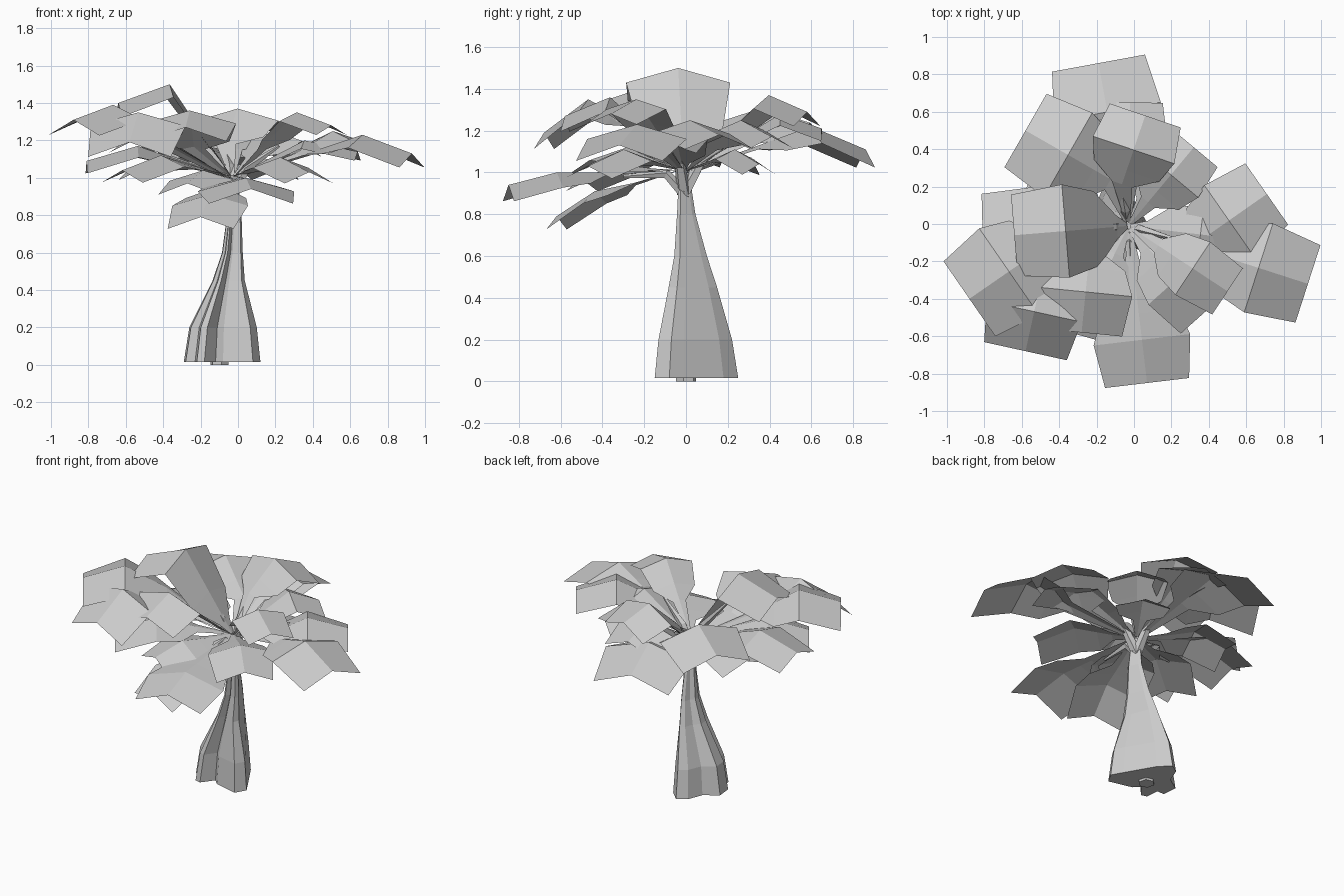
import bpy
import bmesh
import math
from mathutils import Matrix, Vector

cube = bpy.data.objects.get("Cube")
if cube:
    bpy.data.objects.remove(cube, do_unlink=True)

# Single flat colour
grey = bpy.data.materials.new("pale grey")
grey.use_nodes = True
colour = (0.6, 0.6, 0.6, 1)
grey.diffuse_color = colour
grey.node_tree.nodes["Principled BSDF"].inputs["Base Color"].default_value = colour


def loft(name, rings, closed=True):
    """Skin a list of equal-length point rings into a flat-shaded object."""
    bm = bmesh.new()
    rows = [[bm.verts.new(p) for p in ring] for ring in rings]
    count = len(rows[0])
    for low, high in zip(rows, rows[1:]):
        for i in range(count if closed else count - 1):
            j = (i + 1) % count
            bm.faces.new((low[i], low[j], high[j], high[i]))
    if closed:
        bm.faces.new(list(reversed(rows[0])))
        bm.faces.new(rows[-1])
        bmesh.ops.recalc_face_normals(bm, faces=bm.faces)
    mesh = bpy.data.meshes.new(name)
    bm.to_mesh(mesh)
    bm.free()
    mesh.materials.append(grey)
    obj = bpy.data.objects.new(name, mesh)
    bpy.context.collection.objects.link(obj)
    return obj


def tube(name, path, radii, sides=5):
    """Thin tapering branch along a path."""
    along = (path[-1] - path[0]).normalized()
    side = along.orthogonal().normalized()
    up = side.cross(along)
    turns = [math.tau * i / sides for i in range(sides)]
    rings = [[p + side * r * math.cos(a) + up * r * math.sin(a) for a in turns]
             for p, r in zip(path, radii)]
    return loft(name, rings)


# Trunk: one broad flat flank at the back left, fluted elsewhere
centre = Vector((-0.085, 0.045))
outline = [(0.12, -0.08), (0.08, -0.01), (-0.03, 0.18), (-0.1, 0.25), (-0.16, 0.21),
           (-0.2, 0.11), (-0.29, 0.05), (-0.28, -0.05), (-0.23, -0.05),
           (-0.22, -0.14), (-0.18, -0.15), (-0.12, -0.07), (-0.08, -0.11), (0.08, -0.15)]
# height, centre x, centre y, scale x, scale y
levels = [(0.015, -0.085, 0.045, 1, 1), (0.2, -0.08, 0.04, 0.88, 0.88),
          (0.45, -0.05, 0.03, 0.42, 0.58), (0.6, -0.03, 0.02, 0.27, 0.39),
          (0.8, -0.02, 0, 0.19, 0.22), (1, -0.03, -0.01, 0.14, 0.12)]
loft("trunk", [[(cx + (x - centre.x) * sx, cy + (y - centre.y) * sy, z)
                for x, y in outline] for z, cx, cy, sx, sy in levels])

# Small root under the trunk
tube("root", [Vector((-0.1, 0, 0)), Vector((-0.1, 0, 0.1))], [0.05, 0.05], 6)

crown = Vector((-0.03, -0.01, 1))

# Main boughs forking from the trunk top
boughs = {"left_bough": (0.22, -0.08, 1.17), "right_bough": (-0.3, -0.03, 1.3),
          "back_bough": (-0.08, 0.28, 1.2), "front_bough": (-0.02, -0.3, 0.98)}
for name, end in boughs.items():
    end = Vector(end)
    tube(name, [crown - Vector((0, 0, 0.1)), crown.lerp(end, 0.3), end],
         [0.035, 0.025, 0.008])


def leaf(name, x, y, knee_z, tip_z, half, start, twist=0):
    """Broad folded blade on a thin stem, turned by twist and bent past its knee."""
    tip = Vector((x, y, 0))
    base = Vector((crown.x, crown.y, 0))
    length = (tip - base).length * (1 - start)
    heading = Matrix.Rotation(math.radians(twist), 3, "Z") @ (tip - base).normalized()
    side = Vector((-heading.y, heading.x, 0))
    root = tip - heading * length
    root_z = crown.z + (knee_z - crown.z) * start / (start + 0.5 * (1 - start))

    # position, height, width share, edge drop share
    sections = [(base.lerp(root, 0.1), crown.z + 0.01, 0.06, 0),
                (root, root_z, 0.25, 0.05),
                (root + heading * length * 0.2, root_z + (knee_z - root_z) * 0.4, 0.8, 0.2),
                (root + heading * length * 0.5, knee_z, 1, 0.28),
                (tip, tip_z, 0.87, 0.3)]
    rings = []
    for flat, height, share, drop in sections:
        mid = flat + Vector((0, 0, height))
        fall = Vector((0, 0, -half * drop))
        edge = side * half * share
        rings.append([mid + edge + fall, mid, mid - edge + fall])
    loft(name, rings, closed=False)


# tip x, tip y, knee height, tip height, half width, blade start, twist
leaves = {
    "back_outer_leaf": (-0.19, 0.86, 1.22, 1.11, 0.29, 0.4),
    "back_upper_leaf": (-0.02, 0.65, 1.28, 1.21, 0.2, 0.4),
    "back_inner_leaf": (0.06, 0.58, 1.37, 1.29, 0.23, 0.35, -10),
    "back_left_leaf": (0.32, 0.41, 1.25, 1.17, 0.19, 0.3),
    "back_left_low_leaf": (0.2, 0.35, 1.11, 1.04, 0.17, 0.35),
    "back_right_leaf": (-0.58, 0.5, 1.31, 1.21, 0.26, 0.3, 13),
    "right_low_leaf": (-0.81, -0.03, 1.17, 1.09, 0.22, 0.3),
    "right_outer_leaf": (-0.88, -0.4, 1.39, 1.31, 0.28, 0.45, 10),
    "top_leaf": (-0.64, -0.06, 1.5, 1.4, 0.25, 0.1),
    "front_right_upper_leaf": (-0.28, -0.58, 1.36, 1.27, 0.25, 0.3, 18),
    "front_right_outer_leaf": (-0.58, -0.68, 1.35, 1.19, 0.26, 0.5, 27),
    "front_outer_leaf": (0.07, -0.85, 1, 0.94, 0.26, 0.45),
    "front_low_leaf": (-0.2, -0.62, 0.91, 0.79, 0.21, 0.4),
    "front_mid_leaf": (-0.27, -0.5, 1.04, 0.97, 0.2, 0.3),
    "front_left_upper_leaf": (0.5, -0.36, 1.35, 1.28, 0.17, 0.3),
    "front_left_low_leaf": (0.38, -0.47, 1.11, 1.03, 0.2, 0.25),
    "left_outer_leaf": (0.93, -0.32, 1.23, 1.13, 0.25, 0.45),
    "left_back_leaf": (0.71, 0.16, 1.25, 1.18, 0.23, 0.35, 22),
    "left_inner_leaf": (0.64, -0.09, 1.2, 1.14, 0.16, 0.15),
    "right_back_low_leaf": (-0.58, 0.18, 1.13, 1.05, 0.21, 0.3),
    "right_front_low_leaf": (-0.62, -0.43, 1.12, 1.04, 0.22, 0.3),
}
for name, shape in leaves.items():
    leaf(name, *shape)
